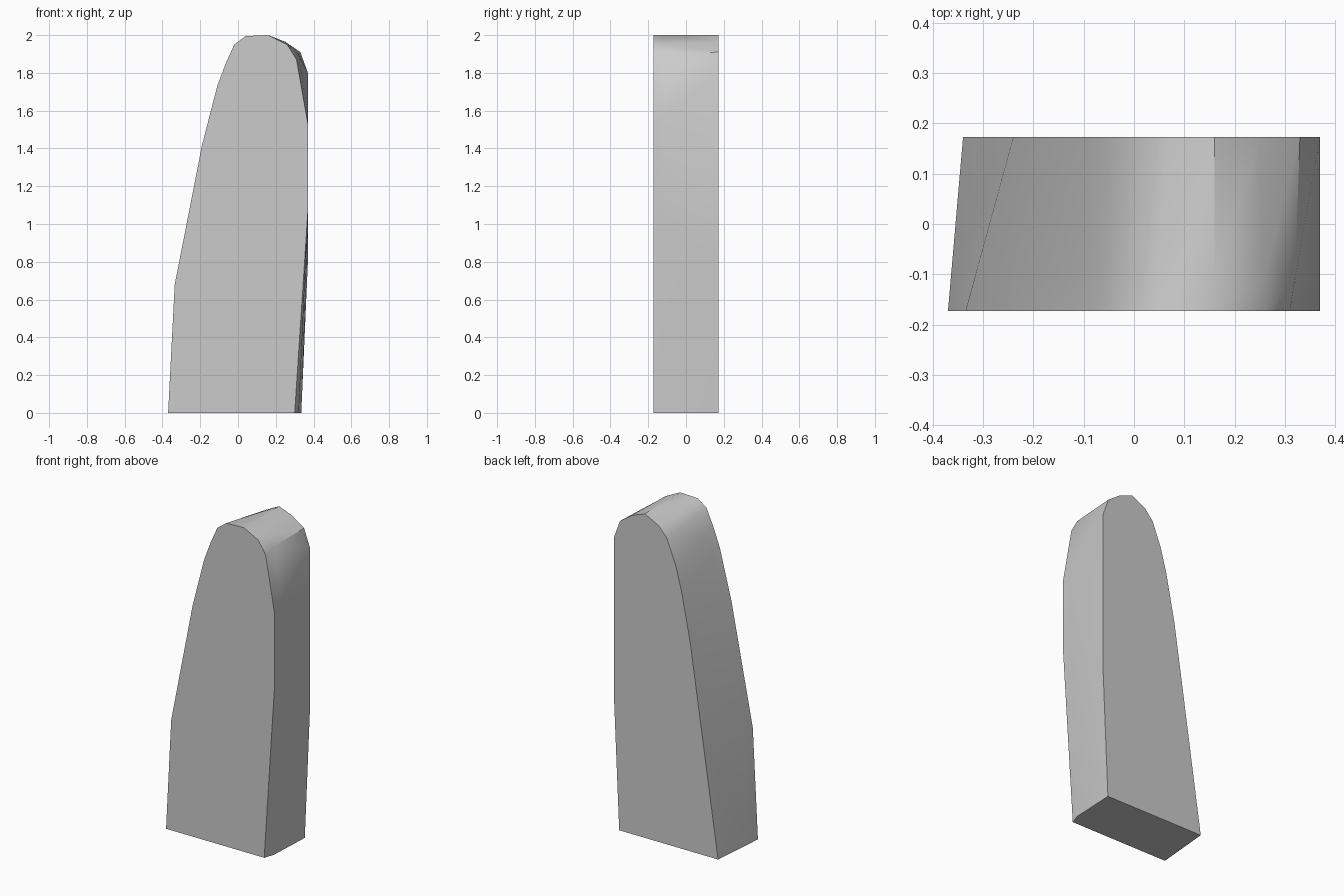
import bpy
import bmesh
import math

cube = bpy.data.objects.get("Cube")
if cube:
    bpy.data.objects.remove(cube, do_unlink=True)

# One flat grey
grey = bpy.data.materials.new("plain_grey")
grey.use_nodes = True
colour = (0.6, 0.6, 0.6, 1)
grey.diffuse_color = colour
grey.node_tree.nodes["Principled BSDF"].inputs["Base Color"].default_value = colour

# Front and back outlines (x, z), from one base corner over the top to the other
front = [(-.37, 0), (-.335, .68), (-.19, 1.42), (-.11, 1.73), (-.065, 1.85),
         (-.02, 1.95), (.04, 1.995), (.16, 2), (.26, 1.95), (.31, 1.87),
         (.37, 1.53), (.37, 1.07), (.30, 0)]
back = [(-.34, 0), (-.24, .68), (-.148, 1.3), (-.09, 1.59), (-.05, 1.74),
        (.01, 1.89), (.063, 1.95), (.16, 2), (.25, 1.965), (.33, 1.91),
        (.37, 1.8), (.37, .8), (.335, 0)]
depth = 0.173
mid_y = -0.11

# Middle outline: blended, with the left base corner and shoulder rounded out
t = (mid_y + depth) / (2 * depth)
middle = [(a + (c - a) * t, b + (d - b) * t)
          for (a, b), (c, d) in zip(front, back)]
middle[9] = (.32, 1.9)
middle[-1] = (.322, 0)

# Loft the outlines into a solid
bm = bmesh.new()
rings = [[bm.verts.new((x, y, z)) for x, z in outline]
         for outline, y in ((front, -depth), (middle, mid_y), (back, depth))]
for near, far in zip(rings, rings[1:]):
    for i in range(len(near) - 1):
        bm.faces.new((near[i], far[i], far[i + 1], near[i + 1]))
bm.faces.new(rings[0])
bm.faces.new(rings[-1][::-1])
bm.faces.new([r[0] for r in rings] + [r[-1] for r in reversed(rings)])
bmesh.ops.recalc_face_normals(bm, faces=bm.faces)

mesh = bpy.data.meshes.new("tapered_slab")
bm.to_mesh(mesh)
bm.free()
mesh.materials.append(grey)
slab = bpy.data.objects.new("tapered_slab", mesh)
bpy.context.collection.objects.link(slab)

# Smooth rim, sharp front and back
bpy.ops.object.select_all(action="DESELECT")
slab.select_set(True)
bpy.context.view_layer.objects.active = slab
bpy.ops.object.shade_smooth_by_angle(angle=math.radians(40))
